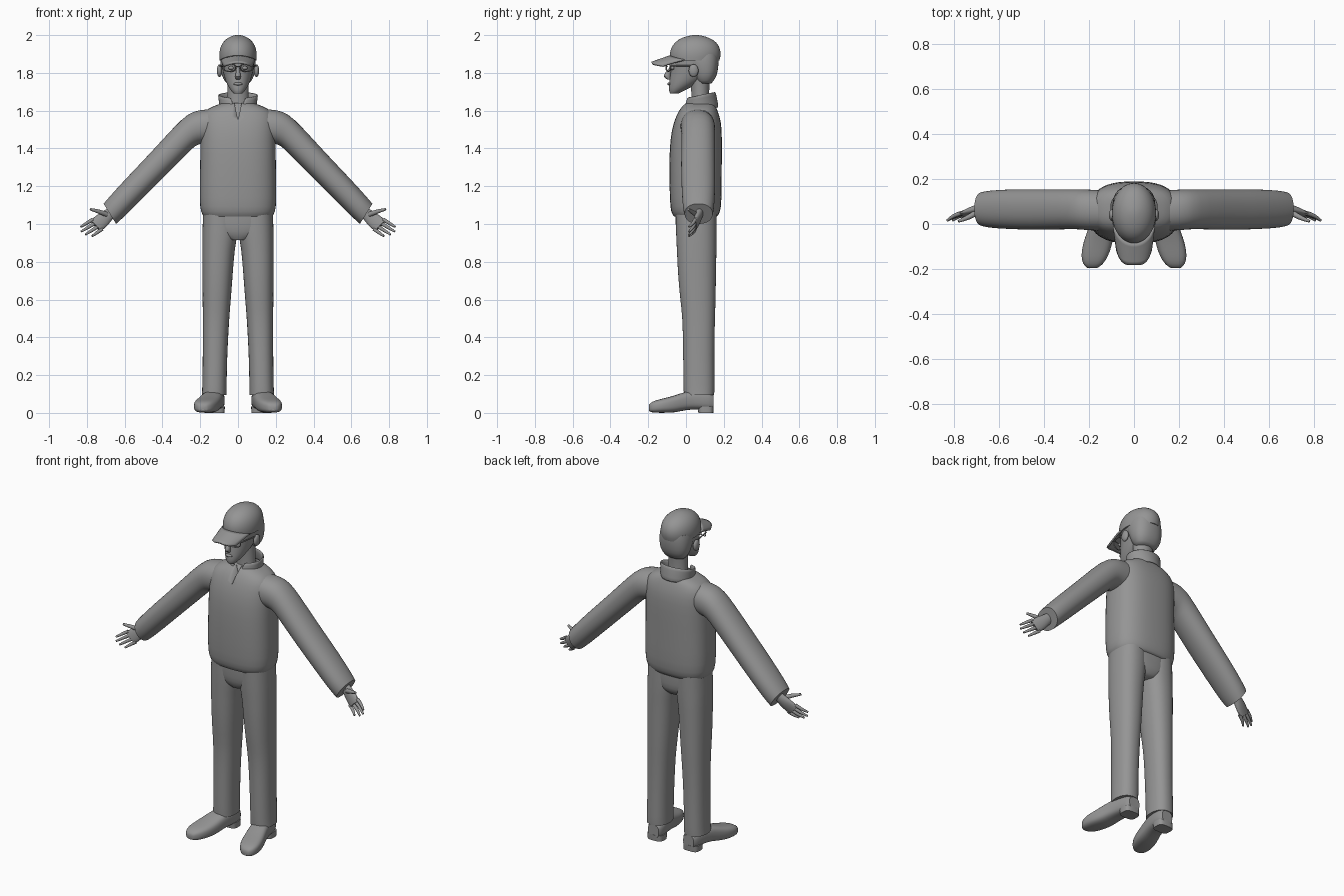
import bpy, bmesh, math
from mathutils import Vector

cube = bpy.data.objects.get("Cube")
if cube:
    bpy.data.objects.remove(cube, do_unlink=True)

grey = bpy.data.materials.new("plain grey")
grey.use_nodes = True
grey.diffuse_color = (0.3, 0.3, 0.3, 1)
grey.node_tree.nodes["Principled BSDF"].inputs["Base Color"].default_value = (0.3, 0.3, 0.3, 1)


def finish(name, bm, subdiv=0, thick=0):
    bmesh.ops.recalc_face_normals(bm, faces=bm.faces)
    mesh = bpy.data.meshes.new(name)
    bm.to_mesh(mesh)
    bm.free()
    mesh.materials.append(grey)
    ob = bpy.data.objects.new(name, mesh)
    bpy.context.collection.objects.link(ob)
    bpy.ops.object.select_all(action='DESELECT')
    ob.select_set(True)
    bpy.context.view_layer.objects.active = ob
    bpy.ops.object.shade_smooth_by_angle(angle=math.radians(50))
    if thick:
        m = ob.modifiers.new("thickness", 'SOLIDIFY')
        m.thickness, m.offset = thick, 0
    if subdiv:
        m = ob.modifiers.new("smooth", 'SUBSURF')
        m.levels = m.render_levels = subdiv
    return ob


def curve_pow(c, p):
    return math.copysign(abs(c) ** (2 / p), c)


def loft(name, rings, n=16, p=2.0, subdiv=1):
    """Skin rings of (centre, half axis, half axis) and cap both ends."""
    bm = bmesh.new()
    crease = bm.edges.layers.float.new("crease_edge")
    loops = []
    for c, u, v in rings:
        angles = [2 * math.pi * (i + 0.5) / n for i in range(n)]
        loops.append([bm.verts.new(Vector(c) + Vector(u) * curve_pow(math.cos(a), p)
                                   + Vector(v) * curve_pow(math.sin(a), p)) for a in angles])
    for a, b in zip(loops, loops[1:]):
        for i in range(n):
            j = (i + 1) % n
            bm.faces.new((a[i], a[j], b[j], b[i]))
    for cap in (loops[0], loops[-1]):
        for e in bm.faces.new(cap).edges:
            e[crease] = 1
    return finish(name, bm, subdiv)


def level(z, rx, y0, y1, x=0):
    """Horizontal ring from its height, half width and y range."""
    return (x, (y0 + y1) / 2, z), (rx, 0, 0), (0, (y1 - y0) / 2, 0)


def tube(name, pts, radii, n=8):
    pts = [Vector(q) for q in pts]
    u = (pts[-1] - pts[0]).orthogonal().normalized()
    v = (pts[-1] - pts[0]).normalized().cross(u)
    return loft(name, [(q, u * r, v * r) for q, r in zip(pts, radii)], n)


def ball(name, c, size):
    bm = bmesh.new()
    bmesh.ops.create_uvsphere(bm, u_segments=16, v_segments=10, radius=1)
    for vert in bm.verts:
        vert.co = Vector(c) + Vector([a * b for a, b in zip(vert.co, size)])
    return finish(name, bm)


# Sweater body with a neck slit
torso = loft("sweater_body", [
    level(1.04, .182, -.065, .165), level(1.06, .198, -.08, .182), level(1.12, .206, -.087, .19),
    level(1.3, .202, -.09, .19), level(1.45, .2, -.086, .192), level(1.54, .2, -.066, .188),
    level(1.595, .188, -.042, .17), level(1.625, .13, -.02, .158), level(1.64, .085, 0, .145)],
    n=24, p=2.6)
bm = bmesh.new()
front = [bm.verts.new(q) for q in ((0, -.2, 1.55), (.036, -.2, 1.72), (-.036, -.2, 1.72))]
made = bmesh.ops.extrude_face_region(bm, geom=[bm.faces.new(front)])
bmesh.ops.translate(bm, vec=(0, .215, 0), verts=[g for g in made["geom"] if isinstance(g, bmesh.types.BMVert)])
cutter = finish("slit_cutter", bm)
cutter.hide_render = True
cutter.hide_set(True)
cutter.display_type = 'WIRE'
cut = torso.modifiers.new("slit", 'BOOLEAN')
cut.operation, cut.object, cut.solver = 'DIFFERENCE', cutter, 'EXACT'

# Standing collar, open at the front
bm = bmesh.new()
rows = []
for z, rx, ry, gap in ((1.6, .095, .092, .16), (1.65, .094, .08, .26), (1.685, .104, .074, .36)):
    row = []
    for i in range(25):
        a = gap + (2 * math.pi - 2 * gap) * i / 24
        row.append(bm.verts.new((rx * math.sin(a), .078 - ry * math.cos(a), z - .015 * math.cos(a))))
    rows.append(row)
for a, b in zip(rows, rows[1:]):
    for i in range(24):
        bm.faces.new((a[i], a[i + 1], b[i + 1], b[i]))
finish("collar", bm, 1, .012)

# Trousers seat
loft("trouser_seat", [level(.915, .06, -.03, .13), level(.94, .14, -.047, .155),
                      level(.98, .182, -.056, .162), level(1.07, .182, -.058, .162)], n=24, p=2.5)

# Head, neck, hair and cap
loft("neck", [level(1.6, .062, .025, .13), level(1.68, .056, .03, .12), level(1.79, .06, .02, .13)])
loft("head", [level(1.69, .022, -.084, -.04), level(1.705, .038, -.092, -.01),
              level(1.74, .06, -.09, .06), level(1.78, .074, -.086, .12),
              level(1.82, .084, -.08, .15), level(1.87, .09, -.084, .16), level(1.92, .088, -.07, .165)], n=20)
loft("hair", [level(1.745, .06, .065, .135), level(1.77, .082, .04, .158), level(1.81, .093, .03, .17),
              level(1.87, .097, -.01, .175), level(1.9, .09, 0, .17)], n=20, p=2.4)
loft("cap_crown", [level(1.865, .098, -.084, .178), level(1.9, .102, -.09, .188),
                   level(1.945, .093, -.076, .178), level(1.978, .068, -.042, .145),
                   level(1.995, .036, .005, .098), level(2.0, .012, .04, .064)], n=24)
bm = bmesh.new()
bmesh.ops.create_grid(bm, x_segments=14, y_segments=6, size=1)
for vert in bm.verts:
    u, t = vert.co.x, (vert.co.y + 1) / 2
    x = u * (.09 - .016 * t)
    inner = .06 - .145 * math.sqrt(1 - (x / .102) ** 2)
    outer = -.182 + .06 * u ** 4
    vert.co = (x, inner + (outer - inner) * t, 1.888 - .034 * t - .02 * u * u)
finish("cap_brim", bm, 0, .01)
loft("nose", [((0, -.078, 1.83), (.01, 0, 0), (0, .01, 0)), ((0, -.096, 1.8), (.012, 0, 0), (0, .016, 0)),
              ((0, -.103, 1.78), (.019, 0, 0), (0, .022, 0)), ((0, -.088, 1.765), (.012, 0, 0), (0, .012, 0))], n=8)
ball("lips", (0, -.089, 1.742), (.024, .01, .008))
tube("glasses_bridge", [(-.014, -.097, 1.835), (.014, -.097, 1.835)], [.003, .003])

for side, s in (("left", 1), ("right", -1)):
    # Glasses, eye and ear
    bm = bmesh.new()
    loops = []
    for k in range(20):
        a = 2 * math.pi * k / 20
        x, z = curve_pow(math.cos(a), 2.6), curve_pow(math.sin(a), 2.6)
        loops.append([bm.verts.new((s * (.044 + x * (.031 + r)), -.094 + .011 * x + dy, 1.828 + z * (.02 + r)))
                      for r, dy in ((-.003, 0), (0, -.004), (.003, 0), (0, .004))])
    for k in range(20):
        a, b = loops[k], loops[(k + 1) % 20]
        for i in range(4):
            bm.faces.new((a[i], a[(i + 1) % 4], b[(i + 1) % 4], b[i]))
    finish(side + "_glasses_rim", bm)
    tube(side + "_glasses_temple", [(s * .077, -.085, 1.838), (s * .1, .05, 1.838)], [.004, .004])
    ball(side + "_eye", (s * .036, -.072, 1.826), (.015, .012, .01))
    ball(side + "_ear", (s * .098, .04, 1.812), (.014, .026, .034))

    # Sleeve rings: top x, top z, bottom x, bottom z, y range
    rings = []
    for xt, zt, xb, zb, y0, y1 in (
            (.13, 1.61, .14, 1.43, -.03, .15), (.21, 1.605, .195, 1.425, -.03, .155),
            (.265, 1.585, .225, 1.415, -.024, .155), (.33, 1.525, .255, 1.385, -.024, .155),
            (.47, 1.37, .38, 1.26, -.028, .155), (.6, 1.235, .51, 1.13, -.024, .156),
            (.69, 1.135, .61, 1.03, -.018, .15), (.712, 1.108, .645, 1.0, -.008, .142)):
        rings.append(((s * (xt + xb) / 2, (y0 + y1) / 2, (zt + zb) / 2),
                      (s * (xt - xb) / 2, 0, (zt - zb) / 2), (0, (y1 - y0) / 2, 0)))
    loft(side + "_sleeve", rings, n=20, p=2.2)

    # Hand with spread fingers
    across = Vector((s * .7, 0, .7))
    palm = [(Vector((s * x, y, z)), across * w, Vector((s * .3, 1, -.3)) * t) for x, y, z, w, t in (
        (.64, .075, 1.09, .03, .024), (.685, .07, 1.05, .031, .02),
        (.715, .06, 1.022, .043, .018), (.755, .045, .99, .042, .012))]
    loft(side + "_palm", palm, n=12)
    tips = ((.832, .985), (.83, .96), (.808, .944), (.772, .936))
    for k, (tx, tz) in enumerate(tips):
        base = Vector((s * .745, .048, .998)) + across * (.036 - .024 * k)
        tip = Vector((s * tx, .016, tz))
        mid = base.lerp(tip, .55) + Vector((0, .007, 0))
        tube(f"{side}_finger_{k + 1}", [base, mid, tip], [.011, .01, .006])
    tube(side + "_thumb", [(s * .695, .055, 1.05), (s * .735, .03, 1.066), (s * .782, .012, 1.078)],
         [.015, .013, .007])

    # Trouser leg
    loft(side + "_trouser_leg", [level(z, (xo - xi) / 2, y0, y1, s * (xo + xi) / 2) for z, xi, xo, y0, y1 in (
        (.095, .06, .192, -.012, .15), (.12, .06, .19, -.014, .152), (.3, .057, .187, -.016, .15),
        (.5, .046, .187, -.018, .154), (.6, .037, .188, -.032, .158), (.75, .026, .19, -.045, .16),
        (.88, .016, .19, -.05, .163), (.94, .0, .19, -.054, .164), (1.06, .0, .186, -.056, .164))],
        n=20, p=2.3)

    # Shoe: y, centre x, half width, sole height, top height
    loft(side + "_shoe", [((s * x, y, (z0 + z1) / 2), (s * w, 0, 0), (0, 0, (z1 - z0) / 2))
                          for y, x, w, z0, z1 in (
        (.145, .118, .036, .02, .095), (.125, .118, .05, .015, .11), (.06, .125, .055, .018, .122),
        (.0, .138, .058, .016, .115), (-.06, .155, .065, 0, .092), (-.12, .17, .066, 0, .077),
        (-.165, .18, .054, 0, .066), (-.188, .184, .036, .004, .054), (-.197, .186, .02, .01, .04))],
        n=16, p=3)
    loft(side + "_shoe_heel", [level(0, .05, .065, .145, s * .12), level(.035, .051, .06, .147, s * .12)],
         n=16, p=3.5)
